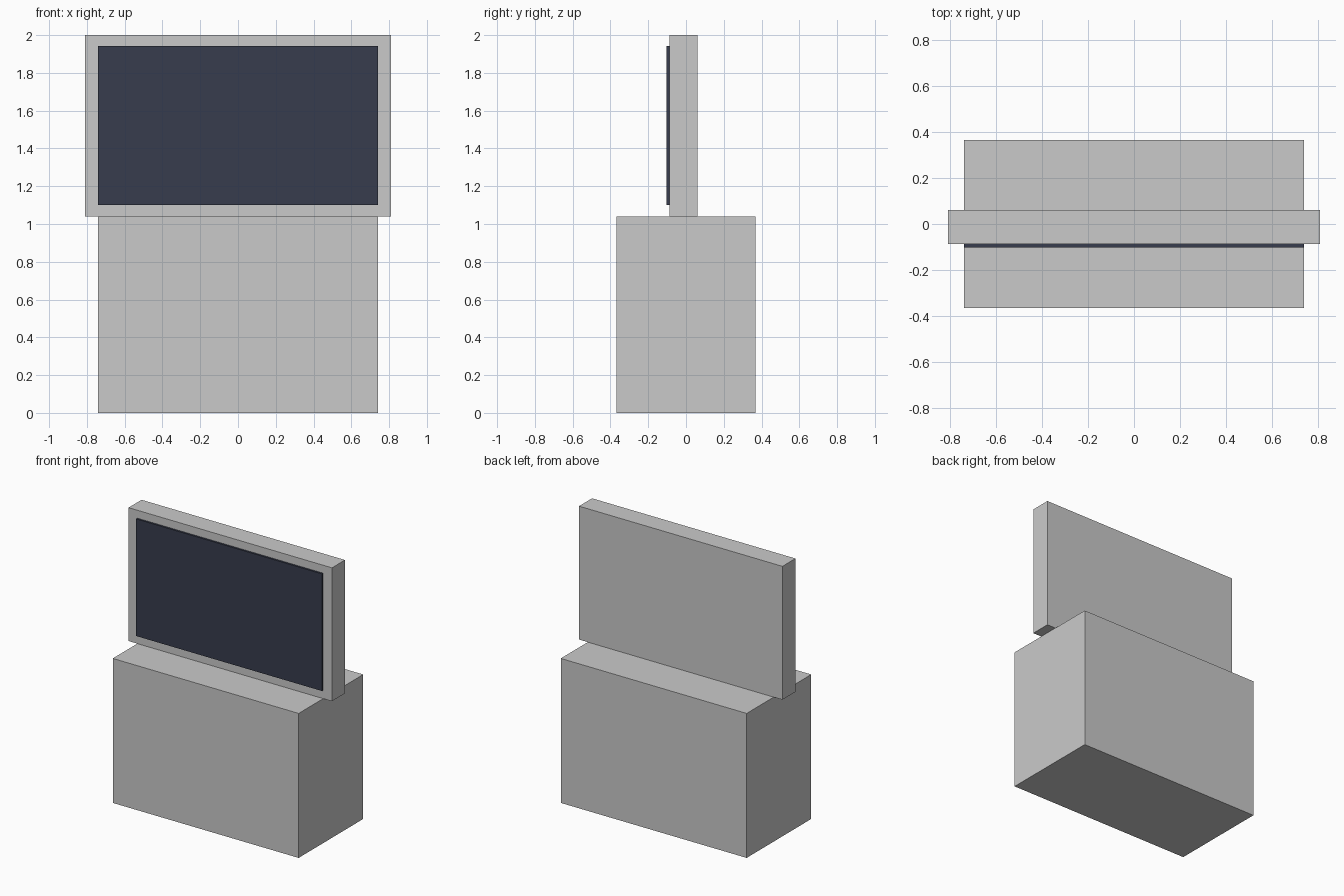
import bpy

default_cube = bpy.data.objects.get("Cube")
if default_cube:
    bpy.data.objects.remove(default_cube, do_unlink=True)


def make_material(name, rgb):
    mat = bpy.data.materials.new(name)
    mat.use_nodes = True
    color = (*rgb, 1.0)
    mat.diffuse_color = color
    mat.node_tree.nodes["Principled BSDF"].inputs["Base Color"].default_value = color
    return mat


def make_box(name, low, high, mat):
    """Axis-aligned box spanning two opposite corners."""
    center = [(a + b) / 2 for a, b in zip(low, high)]
    bpy.ops.mesh.primitive_cube_add(size=1, location=center)
    obj = bpy.context.object
    obj.name = name
    obj.scale = [b - a for a, b in zip(low, high)]
    bpy.ops.object.transform_apply(location=False, rotation=False, scale=True)
    obj.data.materials.append(mat)
    return obj


light_grey = make_material("light grey", (0.59, 0.59, 0.59))
dark_navy = make_material("dark navy", (0.038, 0.045, 0.074))

base_top = 1.04
panel_front = -0.088

# Cabinet base
make_box("cabinet", (-0.74, -0.367, 0), (0.74, 0.367, base_top), light_grey)

# Display housing standing on the cabinet
make_box("display_housing", (-0.81, panel_front, base_top), (0.81, 0.06, 2), light_grey)

# Raised screen on the front of the housing
make_box("screen", (-0.74, -0.102, 1.1), (0.74, panel_front, 1.943), dark_navy)
